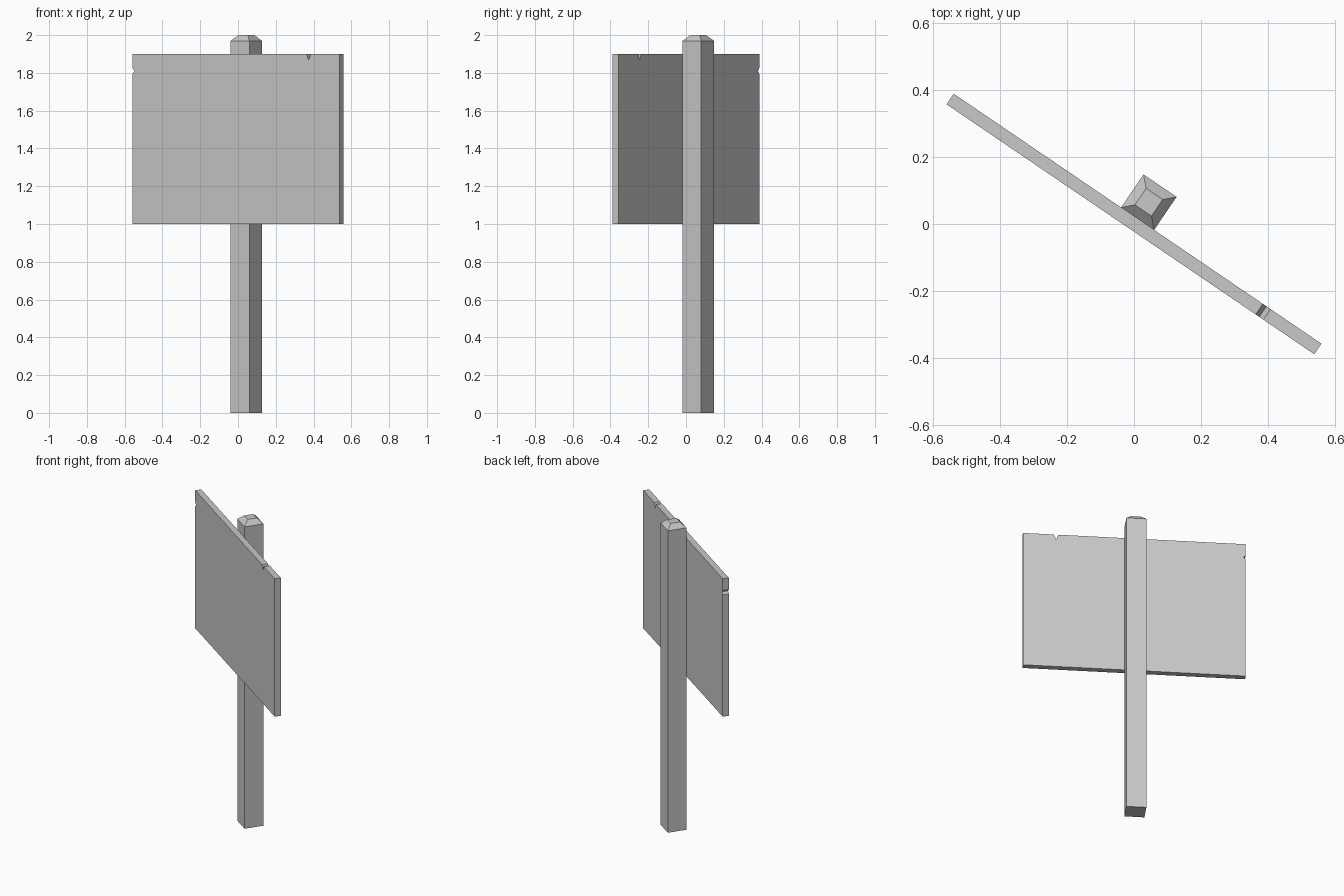
import bpy
import bmesh
import math
from mathutils import Matrix

cube = bpy.data.objects.get("Cube")
if cube:
    bpy.data.objects.remove(cube, do_unlink=True)

GREY = (0.58, 0.58, 0.58, 1)
grey = bpy.data.materials.new("plain grey")
grey.use_nodes = True
grey.diffuse_color = GREY
grey.node_tree.nodes["Principled BSDF"].inputs["Base Color"].default_value = GREY

TURN = Matrix.Rotation(math.radians(-34.2), 4, "Z")
THICK = 0.038
POST = 0.119
POST_Y = (THICK + POST) / 2


def finish(name, bm):
    """Turn the finished part to the sign's heading and add it to the scene."""
    bmesh.ops.recalc_face_normals(bm, faces=bm.faces)
    bm.transform(TURN)
    mesh = bpy.data.meshes.new(name)
    bm.to_mesh(mesh)
    bm.free()
    mesh.materials.append(grey)
    obj = bpy.data.objects.new(name, mesh)
    bpy.context.collection.objects.link(obj)
    return obj


# Board: outline with a nick in the top edge and one in the side edge
half, low, high = 0.662, 1.0, 1.9
outline = [(-half, low), (half, low), (half, high),
           (0.479, high), (0.464, high - 0.032), (0.451, high),
           (-half, high), (-half, 1.825), (-half + 0.012, 1.81), (-half, 1.795)]
bm = bmesh.new()
face = bm.faces.new([bm.verts.new((x, -THICK / 2, z)) for x, z in outline])
extruded = bmesh.ops.extrude_face_region(bm, geom=[face])
bmesh.ops.translate(bm, vec=(0, THICK, 0),
                    verts=[v for v in extruded["geom"] if isinstance(v, bmesh.types.BMVert)])
finish("sign_board", bm)

# Post: square shaft whose top face is extruded into a bevelled cap
bm = bmesh.new()
shaft = Matrix.Translation((0, POST_Y, 0.985)) @ Matrix.Diagonal((POST, POST, 1.97, 1))
bmesh.ops.create_cube(bm, size=1, matrix=shaft)
bm.normal_update()
top = max(bm.faces, key=lambda f: f.calc_center_median().z)
cap = bmesh.ops.extrude_discrete_faces(bm, faces=[top])["faces"][0]
for v in cap.verts:
    v.co.x *= 0.5
    v.co.y = POST_Y + (v.co.y - POST_Y) * 0.5
    v.co.z = 2.0
finish("post", bm)
